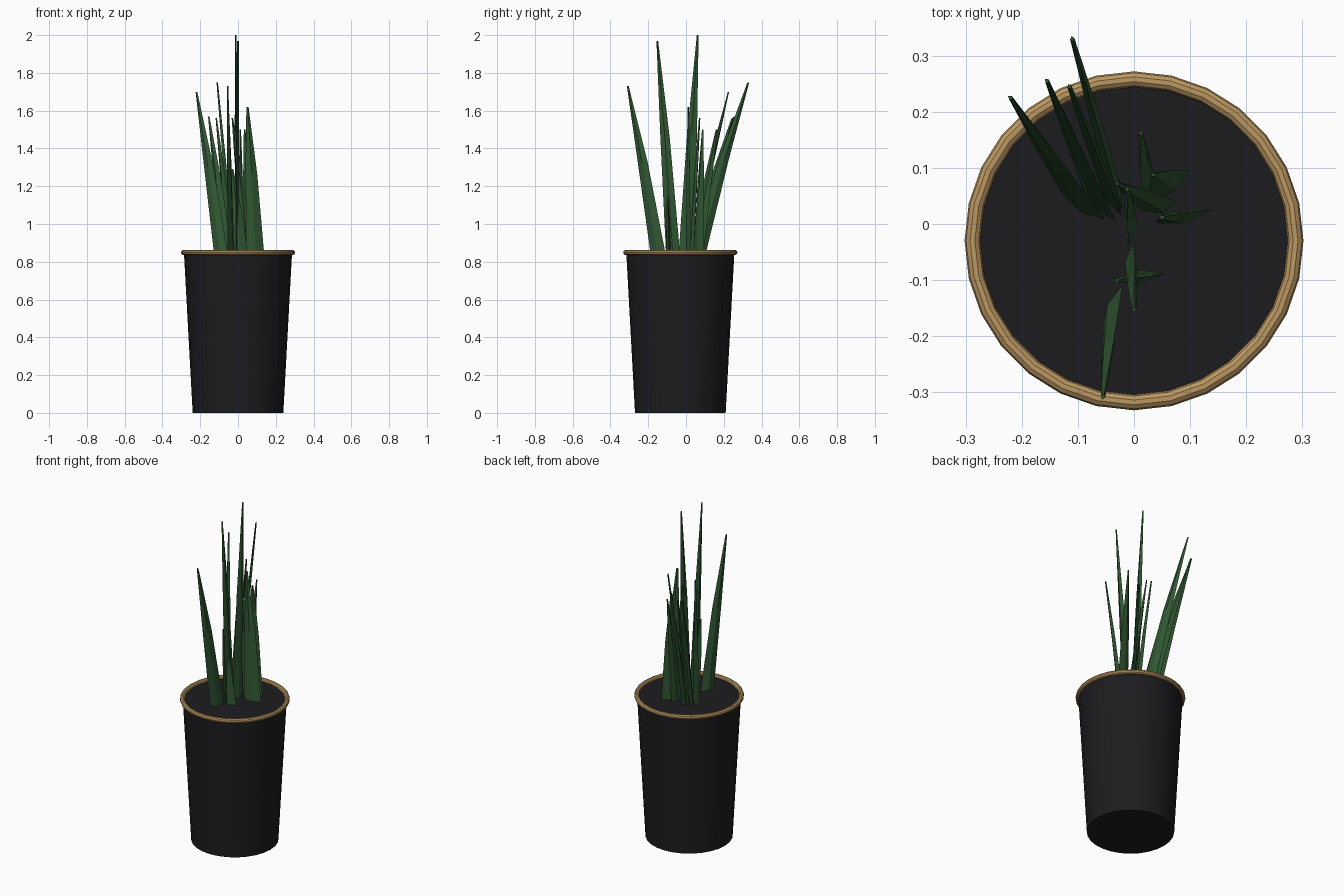
import bpy, bmesh
from mathutils import Vector

if "Cube" in bpy.data.objects:
    bpy.data.objects.remove(bpy.data.objects["Cube"])

PY = -0.03      # pot centre in y
SOIL = 0.845    # height of the pot's closed top


def material(name, rgb):
    m = bpy.data.materials.new(name)
    m.diffuse_color = (*rgb, 1)
    m.use_nodes = True
    m.node_tree.nodes["Principled BSDF"].inputs["Base Color"].default_value = m.diffuse_color
    return m


BLACK = material("black_glaze", (0.012, 0.012, 0.014))
GOLD = material("gold_rim", (0.5, 0.31, 0.12))
GREEN = material("leaf_green", (0.03, 0.095, 0.032))

# Tapered pot
bpy.ops.mesh.primitive_cone_add(vertices=28, radius1=0.24, radius2=0.286,
                                depth=SOIL, location=(0, PY, SOIL / 2))
pot = bpy.context.object
pot.name = "pot"
pot.data.materials.append(BLACK)
bpy.ops.object.shade_smooth_by_angle()

# Rounded rim
bpy.ops.mesh.primitive_torus_add(major_segments=28, minor_segments=10,
                                 major_radius=0.288, minor_radius=0.014,
                                 location=(0, PY, 0.849))
rim = bpy.context.object
rim.name = "rim"
rim.data.materials.append(GOLD)
bpy.ops.object.shade_smooth_by_angle()


def leaf(name, a, b, tip):
    """Tapering blade: a, b are the base edge corners (x, y), tip is (x, y, z)."""
    a, b = Vector((*a, SOIL - 0.02)), Vector((*b, SOIL - 0.02))
    mid, tip = (a + b) / 2, Vector(tip)
    half = (b - a) / 2
    normal = Vector((-half.y, half.x, 0)).normalized()
    bm = bmesh.new()
    rings = []
    for t, w, thick in ((0, 1, 0.011), (0.55, 0.66, 0.009), (1, 0.12, 0.004)):
        c = mid.lerp(tip, t)
        c.x = mid.x + (tip.x - mid.x) * t ** 1.12
        c.y = mid.y + (tip.y - mid.y) * t ** 1.12
        rings.append([bm.verts.new(p) for p in (
            c - half * w, c - normal * thick, c + half * w, c + normal * thick)])
    for lo, hi in zip(rings, rings[1:]):
        for i in range(4):
            j = (i + 1) % 4
            bm.faces.new((lo[i], lo[j], hi[j], hi[i]))
    bm.faces.new(rings[0][::-1])
    bm.faces.new(rings[-1])
    bmesh.ops.recalc_face_normals(bm, faces=bm.faces)
    me = bpy.data.meshes.new(name)
    bm.to_mesh(me)
    bm.free()
    me.materials.append(GREEN)
    bpy.context.collection.objects.link(bpy.data.objects.new(name, me))


# Blades: two base corners and the tip
LEAVES = [
    ((-0.05, 0.005), (-0.125, 0.05), (-0.22, 0.225, 1.70)),
    ((-0.03, 0.0), (-0.09, 0.06), (-0.155, 0.255, 1.57)),
    ((-0.02, 0.01), (-0.06, 0.08), (-0.115, 0.245, 1.56)),
    ((-0.02, 0.02), (-0.045, 0.10), (-0.11, 0.33, 1.75)),
    ((-0.02, -0.105), (-0.055, -0.185), (-0.055, -0.308, 1.73)),
    ((0.0, -0.03), (-0.01, -0.105), (0.0, -0.152, 1.97)),
    ((-0.01, -0.04), (0.0, 0.04), (-0.012, 0.062, 2.0)),
    ((0.055, -0.09), (-0.025, -0.095), (-0.03, -0.10, 1.29)),
    ((0.015, 0.02), (0.035, 0.09), (0.012, 0.162, 1.5)),
    ((0.03, 0.04), (0.10, 0.095), (0.035, 0.088, 1.5)),
    ((0.045, 0.0), (0.14, 0.025), (0.05, 0.012, 1.62)),
    ((0.02, 0.02), (0.08, 0.04), (-0.03, 0.072, 1.56)),
]
for n, (a, b, tip) in enumerate(LEAVES, 1):
    leaf(f"leaf_{n}", a, b, tip)
